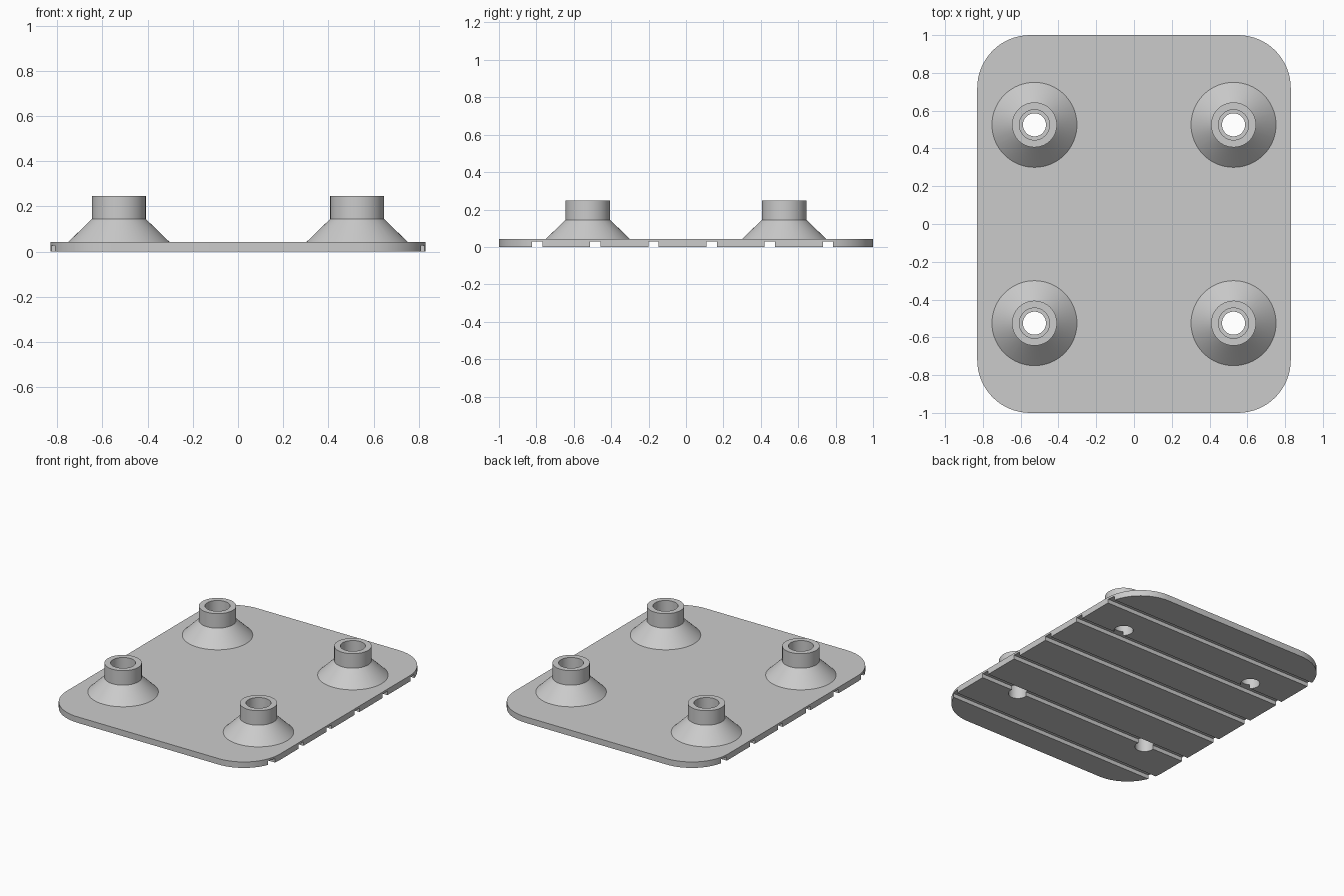
import bpy, bmesh, math
from mathutils import Matrix, Vector

if "Cube" in bpy.data.objects:
    bpy.data.objects.remove(bpy.data.objects["Cube"], do_unlink=True)

HALF_X, HALF_Y, CORNER = 0.83, 1.0, 0.28
TOP = 0.042
POST_X, POST_Y = 0.527, 0.525

grey = bpy.data.materials.new("light_grey")
grey.use_nodes = True
colour = (0.6, 0.6, 0.6, 1)
grey.diffuse_color = colour
grey.node_tree.nodes["Principled BSDF"].inputs["Base Color"].default_value = colour


def make_object(name, bm):
    bmesh.ops.recalc_face_normals(bm, faces=bm.faces)
    mesh = bpy.data.meshes.new(name)
    bm.to_mesh(mesh)
    bm.free()
    mesh.materials.append(grey)
    obj = bpy.data.objects.new(name, mesh)
    bpy.context.collection.objects.link(obj)
    return obj


def lathe(bm, profile, x, y, segments=64):
    """Closed solid of revolution from (radius, z) points, capped at both ends."""
    rings = []
    for r, z in profile:
        angles = [2 * math.pi * i / segments for i in range(segments)]
        rings.append([bm.verts.new((x + r * math.cos(a), y + r * math.sin(a), z)) for a in angles])
    for low, high in zip(rings, rings[1:]):
        for i in range(segments):
            j = (i + 1) % segments
            bm.faces.new((low[i], low[j], high[j], high[i]))
    bm.faces.new(rings[0][::-1])
    bm.faces.new(rings[-1])


def four_lathes(name, profile):
    bm = bmesh.new()
    for sx in (-1, 1):
        for sy in (-1, 1):
            lathe(bm, profile, sx * POST_X, sy * POST_Y)
    return make_object(name, bm)


def combine(target, tool, operation):
    mod = target.modifiers.new(operation.lower(), 'BOOLEAN')
    mod.operation = operation
    mod.solver = 'EXACT'
    mod.object = tool
    bpy.context.view_layer.objects.active = target
    bpy.ops.object.modifier_apply(modifier=mod.name)
    bpy.data.objects.remove(tool, do_unlink=True)


# Rounded plate
bm = bmesh.new()
outline = []
steps = 16
for quarter, (sx, sy) in enumerate(((1, 1), (-1, 1), (-1, -1), (1, -1))):
    for i in range(steps + 1):
        a = (quarter + i / steps) * math.pi / 2
        outline.append(bm.verts.new((sx * (HALF_X - CORNER) + CORNER * math.cos(a),
                                     sy * (HALF_Y - CORNER) + CORNER * math.sin(a), 0)))
face = bm.faces.new(outline)
raised = bmesh.ops.extrude_face_region(bm, geom=[face])["geom"]
bmesh.ops.translate(bm, vec=(0, 0, TOP),
                    verts=[v for v in raised if isinstance(v, bmesh.types.BMVert)])
plate = make_object("mounting_plate", bm)

# Grooves across the underside
bm = bmesh.new()
for i in range(6):
    place = Matrix.Translation(Vector((0, -0.796 + 0.311 * i, 0)))
    bmesh.ops.create_cube(bm, size=1, matrix=place @ Matrix.Diagonal((2, 0.055, 0.056, 1)))
grooves = make_object("groove_cutter", bm)

# Flared posts and their stepped bores
posts = four_lathes("flared_posts", [(0.225, 0.035), (0.225, TOP), (0.119, 0.145), (0.119, 0.247)])
bores = four_lathes("bore_cutter", [(0.061, -0.1), (0.061, 0.145), (0.08, 0.145), (0.08, 0.3)])

combine(plate, posts, 'UNION')
combine(plate, grooves, 'DIFFERENCE')
combine(plate, bores, 'DIFFERENCE')

# Smooth round walls with crisp edges
bpy.ops.object.select_all(action='DESELECT')
plate.select_set(True)
bpy.context.view_layer.objects.active = plate
bpy.ops.object.shade_smooth_by_angle(angle=math.radians(30))
